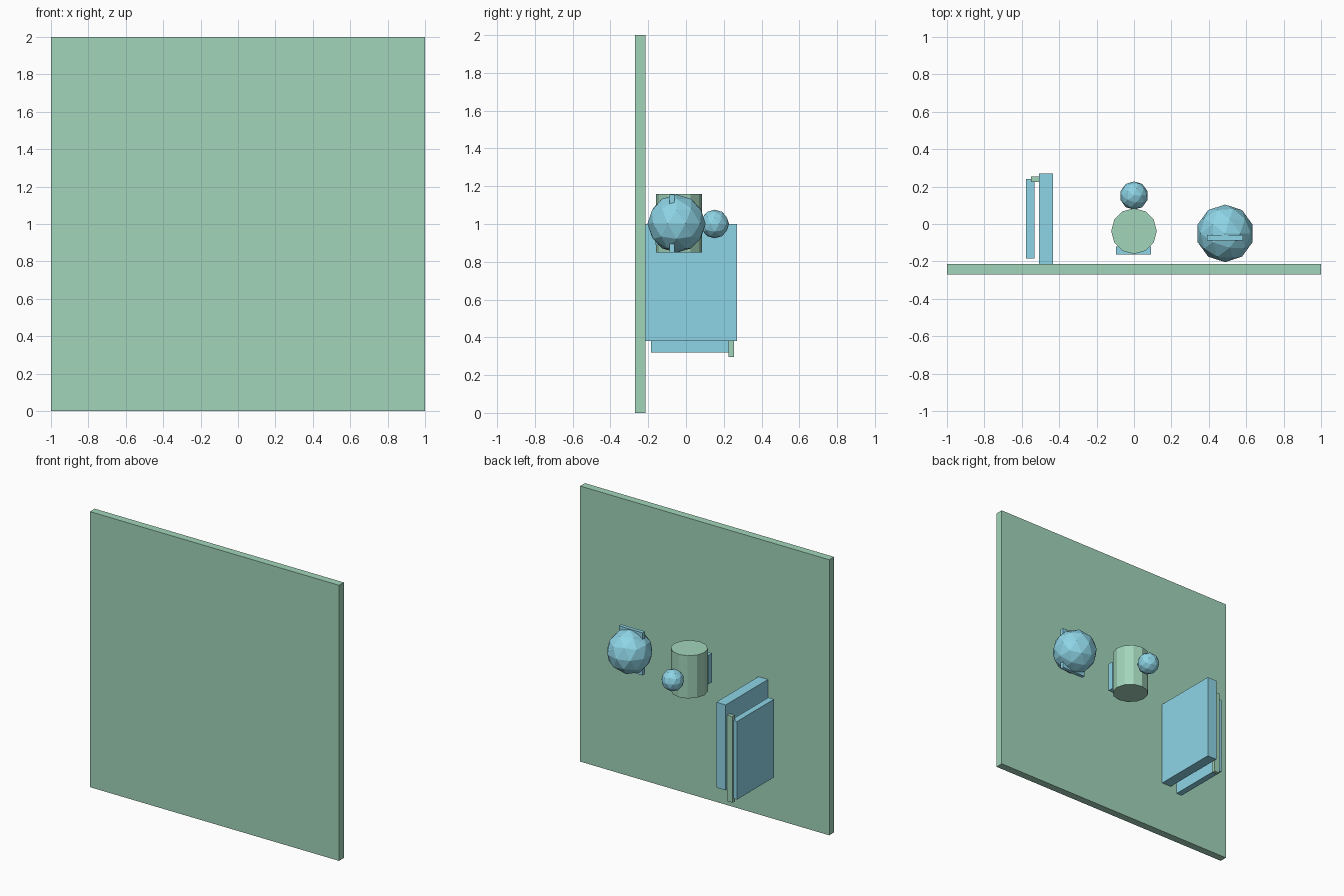
import bpy

if "Cube" in bpy.data.objects:
    bpy.data.objects.remove(bpy.data.objects["Cube"])


def material(name, rgb):
    mat = bpy.data.materials.new(name)
    mat.diffuse_color = (*rgb, 1.0)
    mat.use_nodes = True
    mat.node_tree.nodes["Principled BSDF"].inputs["Base Color"].default_value = mat.diffuse_color
    return mat


GREEN = material("green", (0.36, 0.66, 0.49))
BLUE = material("blue", (0.27, 0.66, 0.79))


def finish(name, mat):
    obj = bpy.context.object
    obj.name = name
    obj.data.materials.append(mat)
    return obj


def box(name, mat, x, y, z):
    """Box spanning the given (min, max) ranges."""
    centre = [(a + b) / 2 for a, b in (x, y, z)]
    bpy.ops.mesh.primitive_cube_add(size=1, location=centre)
    obj = finish(name, mat)
    obj.scale = [b - a for a, b in (x, y, z)]
    bpy.ops.object.transform_apply(location=False, rotation=False, scale=True)
    return obj


def ball(name, mat, location, radius):
    bpy.ops.mesh.primitive_ico_sphere_add(subdivisions=2, radius=radius, location=location)
    return finish(name, mat)


# Upright panel
box("panel", GREEN, (-1, 1), (-0.27, -0.215), (0, 2))

# Door-like slabs standing out from the panel, with a thin edge strip
box("thick_slab", BLUE, (-0.508, -0.432), (-0.215, 0.27), (0.38, 1.0))
box("thin_slab", BLUE, (-0.578, -0.533), (-0.184, 0.24), (0.32, 0.887))
box("edge_strip", GREEN, (-0.551, -0.508), (0.225, 0.253), (0.295, 0.92))

# Central drum with its backing plate and small knob
bpy.ops.mesh.primitive_cylinder_add(vertices=12, radius=0.122, depth=0.31,
                                    location=(0, -0.038, 1.005))
finish("drum", GREEN)
box("drum_plate", BLUE, (-0.095, 0.092), (-0.162, -0.12), (0.89, 1.1))
ball("drum_knob", BLUE, (0, 0.152, 1.0), 0.076)

# Large ball with a plate running through it
ball("large_ball", BLUE, (0.487, -0.05, 1.002), 0.154)
box("ball_plate", BLUE, (0.39, 0.582), (-0.087, -0.06), (0.848, 1.157))
